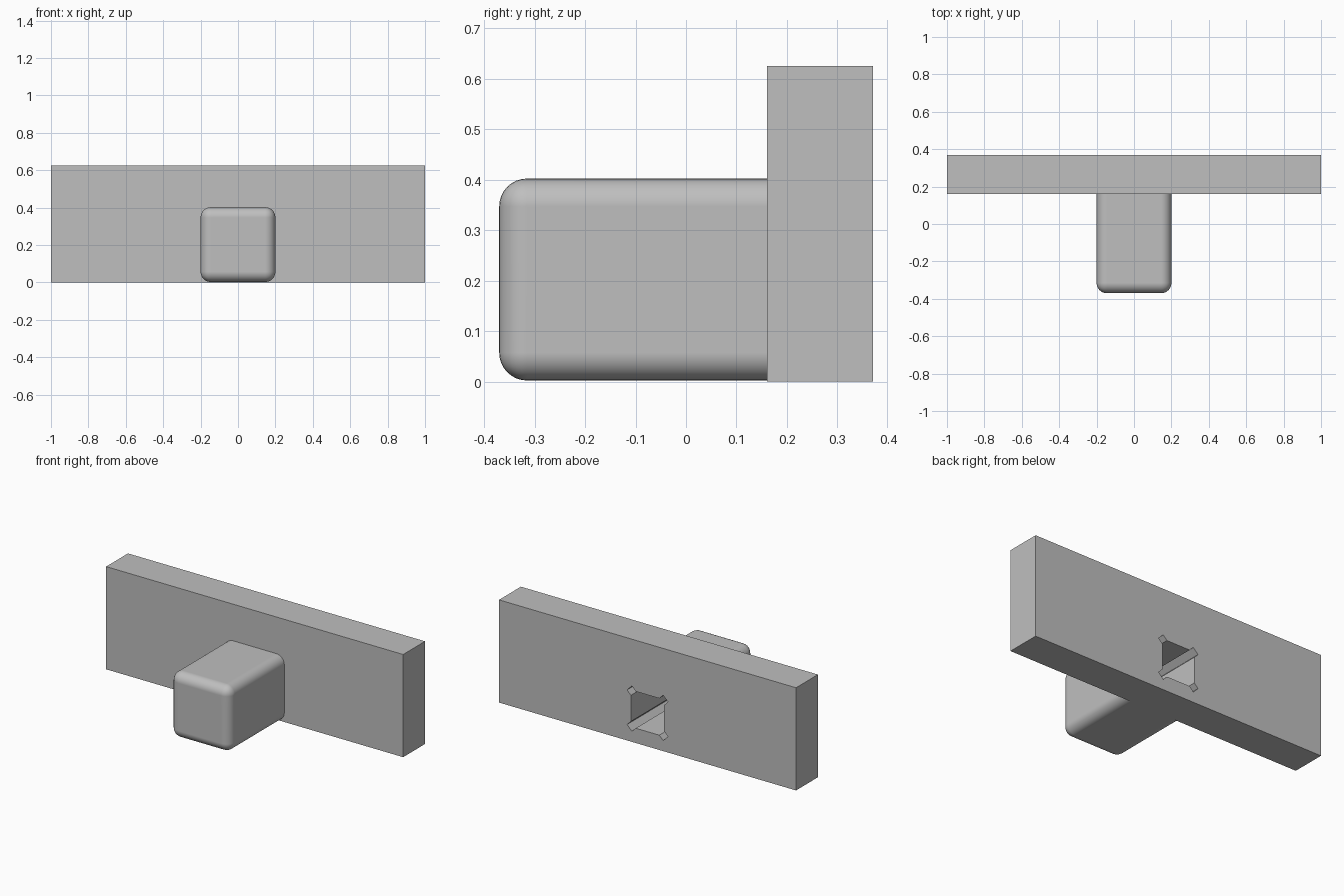
import bpy, bmesh, math
from mathutils import Matrix, Vector

default = bpy.data.objects.get("Cube")
if default:
    bpy.data.objects.remove(default, do_unlink=True)

FRONT, JOINT, BACK = -0.37, 0.16, 0.37
AXIS_Z = 0.202

grey = bpy.data.materials.new("plain grey")
grey.use_nodes = True
colour = (0.52, 0.52, 0.52, 1)
grey.diffuse_color = colour
grey.node_tree.nodes["Principled BSDF"].inputs["Base Color"].default_value = colour


def add_object(name, bm):
    bmesh.ops.recalc_face_normals(bm, faces=bm.faces)
    mesh = bpy.data.meshes.new(name)
    bm.to_mesh(mesh)
    bm.free()
    obj = bpy.data.objects.new(name, mesh)
    bpy.context.collection.objects.link(obj)
    mesh.materials.append(grey)
    return obj


def box(low, high):
    low, high = Vector(low), Vector(high)
    bm = bmesh.new()
    size = Matrix.Diagonal((high - low).to_4d())
    bmesh.ops.create_cube(bm, size=1, matrix=Matrix.Translation((low + high) / 2) @ size)
    return bm


def socket_cutter():
    """Square bore with a narrow slot in each corner."""
    half, reach, slot = 0.112, 0.172, 0.023
    r2 = math.sqrt(2)
    corner = [(half, half - slot * r2), ((reach + slot) / r2, (reach - slot) / r2),
              ((reach - slot) / r2, (reach + slot) / r2), (half - slot * r2, half)]
    bm = bmesh.new()
    verts = []
    for quarter in range(4):
        turn = Matrix.Rotation(quarter * math.pi / 2, 2)
        for point in corner:
            x, z = turn @ Vector(point)
            verts.append(bm.verts.new((x, BACK + 0.1, AXIS_Z + z)))
    face = bm.faces.new(verts)
    grown = bmesh.ops.extrude_face_region(bm, geom=[face])["geom"]
    moved = [v for v in grown if isinstance(v, bmesh.types.BMVert)]
    bmesh.ops.translate(bm, verts=moved, vec=(0, -0.25 - BACK - 0.1, 0))
    return add_object("socket_cutter", bm)


# Mounting plate
plate = add_object("back_plate", box((-1, JOINT, 0), (1, BACK, 0.625)))

# Block with rounded edges everywhere except where it meets the plate
bm = box((-0.2, FRONT, 0.002), (0.2, JOINT, 0.402))
rounded = [e for e in bm.edges if min(v.co.y for v in e.verts) < 0]
bmesh.ops.bevel(bm, geom=rounded, offset=0.055, segments=8, profile=0.5, affect='EDGES')
block = add_object("rounded_block", bm)

# Socket opening at the back and running into the block
cutter = socket_cutter()
cutter.hide_render = True
for part in (plate, block):
    cut = part.modifiers.new("socket", 'BOOLEAN')
    cut.operation = 'DIFFERENCE'
    cut.solver = 'EXACT'
    cut.object = cutter
    bpy.ops.object.select_all(action='DESELECT')
    part.select_set(True)
    bpy.context.view_layer.objects.active = part
    bpy.ops.object.modifier_apply(modifier=cut.name)
bpy.data.objects.remove(cutter, do_unlink=True)

# Smooth rounding with crisp flat sides
bpy.ops.object.shade_smooth_by_angle(angle=math.radians(30))
weighted = block.modifiers.new("even_shading", 'WEIGHTED_NORMAL')
weighted.keep_sharp = True
